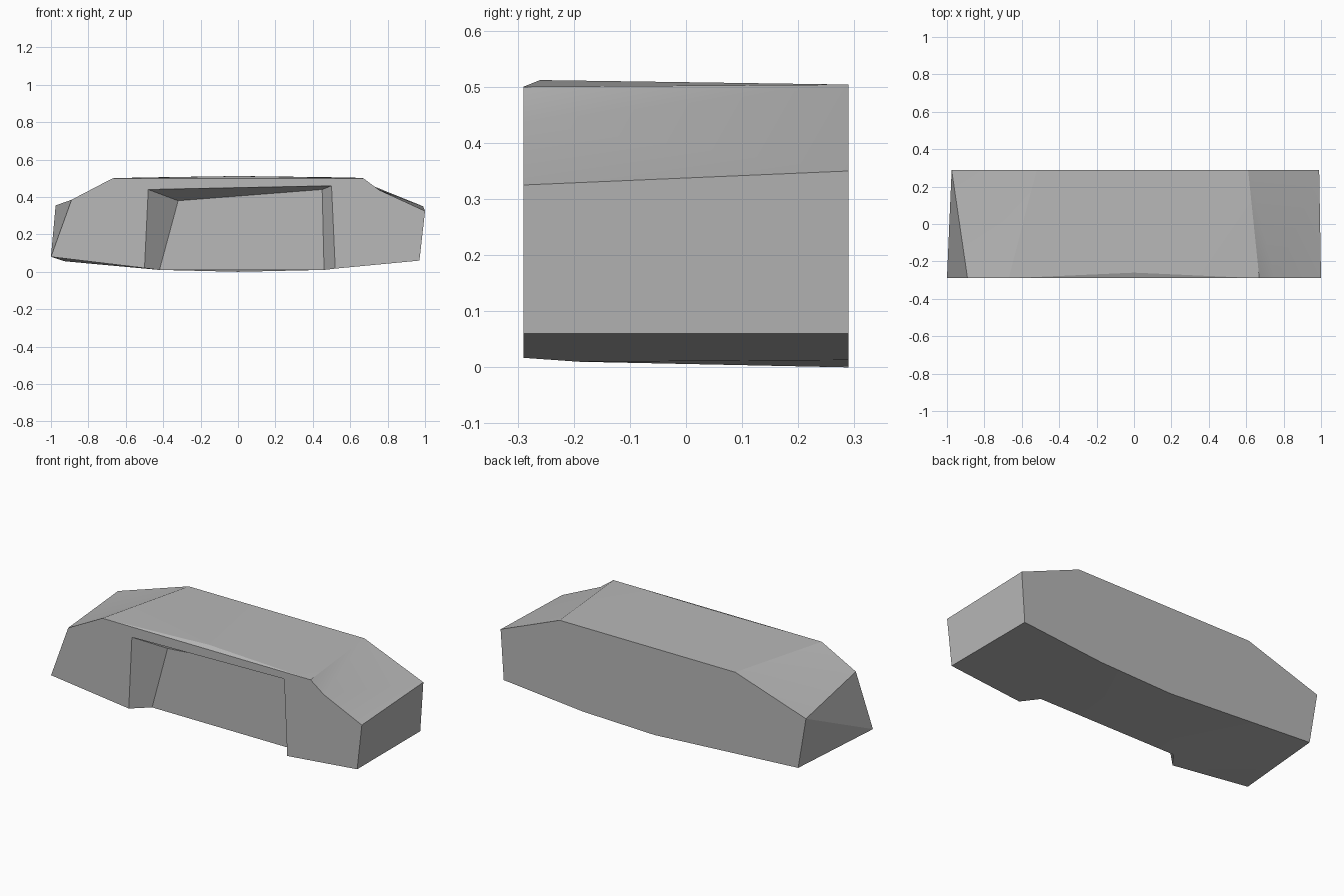
import bpy, bmesh, math

cube = bpy.data.objects.get("Cube")
if cube:
    bpy.data.objects.remove(cube)

FRONT, BACK, RECESS = -0.29, 0.29, -0.19

# One flat stone grey for the whole block
grey = bpy.data.materials.new("stone_grey")
grey.use_nodes = True
colour = (0.48, 0.48, 0.48, 1)
grey.diffuse_color = colour
grey.node_tree.nodes["Principled BSDF"].inputs["Base Color"].default_value = colour

bm = bmesh.new()


def row(y, points):
    """Make one vertex per (x, z) point at depth y."""
    return [bm.verts.new((x, y, z)) for x, z in points]


def faces(*groups):
    for group in groups:
        bm.faces.new(group)


# Front outline: left foot, over the top, right foot
front = row(FRONT, [(-1, .08), (-.89, .385), (-.67, .5), (.67, .5),
                    (.755, .437), (1, .325), (.97, .06)])
foot_l, shoulder_l, top_l, top_r, kink, shoulder_r, foot_r = front

# Back outline, same direction, then along the bottom
back = row(BACK, [(-.925, .056), (-.975, .355), (-.52, .504), (.61, .504),
                  (.99, .35), (.97, .06), (.46, .013), (0, 0)])
b_foot_l, b_side_l, b_top_l, b_top_r, b_side_r, b_foot_r, b_low, b_mid = back

# Front recess: opening and its smaller inner wall, left foot to right foot
opening = row(FRONT, [(-.5, .02), (-.48, .44), (.5, .46), (.52, .017)])
inner = row(RECESS, [(-.42, .01), (-.32, .38), (.45, .44), (.46, .01)])

# Slight swell near the front of the top
swell = row(-.26, [(0, .512)])[0]

# Front and back walls
faces(front + opening[::-1], back)

# Recess walls
faces(inner)
for i in range(3):
    faces((opening[i], opening[i + 1], inner[i + 1], inner[i]))

# Top and sloping shoulders
faces((top_l, top_r, swell), (top_r, b_top_r, swell),
      (b_top_r, b_top_l, swell), (b_top_l, top_l, swell),
      (shoulder_l, top_l, b_top_l), (shoulder_l, b_top_l, b_side_l),
      (top_r, kink, b_top_r), (kink, b_side_r, b_top_r),
      (kink, shoulder_r, b_side_r))

# End walls
faces((foot_l, shoulder_l, b_side_l), (foot_l, b_side_l, b_foot_l),
      (shoulder_r, foot_r, b_foot_r, b_side_r))

# Underside
faces((foot_l, opening[0], inner[0]), (foot_l, inner[0], b_foot_l),
      (inner[0], b_mid, b_foot_l), (inner[0], inner[3], b_mid),
      (inner[3], b_low, b_mid), (inner[3], opening[3], b_low),
      (opening[3], foot_r, b_low), (foot_r, b_foot_r, b_low))

bmesh.ops.recalc_face_normals(bm, faces=bm.faces[:])
mesh = bpy.data.meshes.new("stone_block")
bm.to_mesh(mesh)
bm.free()
mesh.materials.append(grey)
block = bpy.data.objects.new("stone_block", mesh)
bpy.context.collection.objects.link(block)

# Soften only the shallow folds
bpy.ops.object.select_all(action='DESELECT')
block.select_set(True)
bpy.context.view_layer.objects.active = block
bpy.ops.object.shade_smooth_by_angle(angle=math.radians(20))
